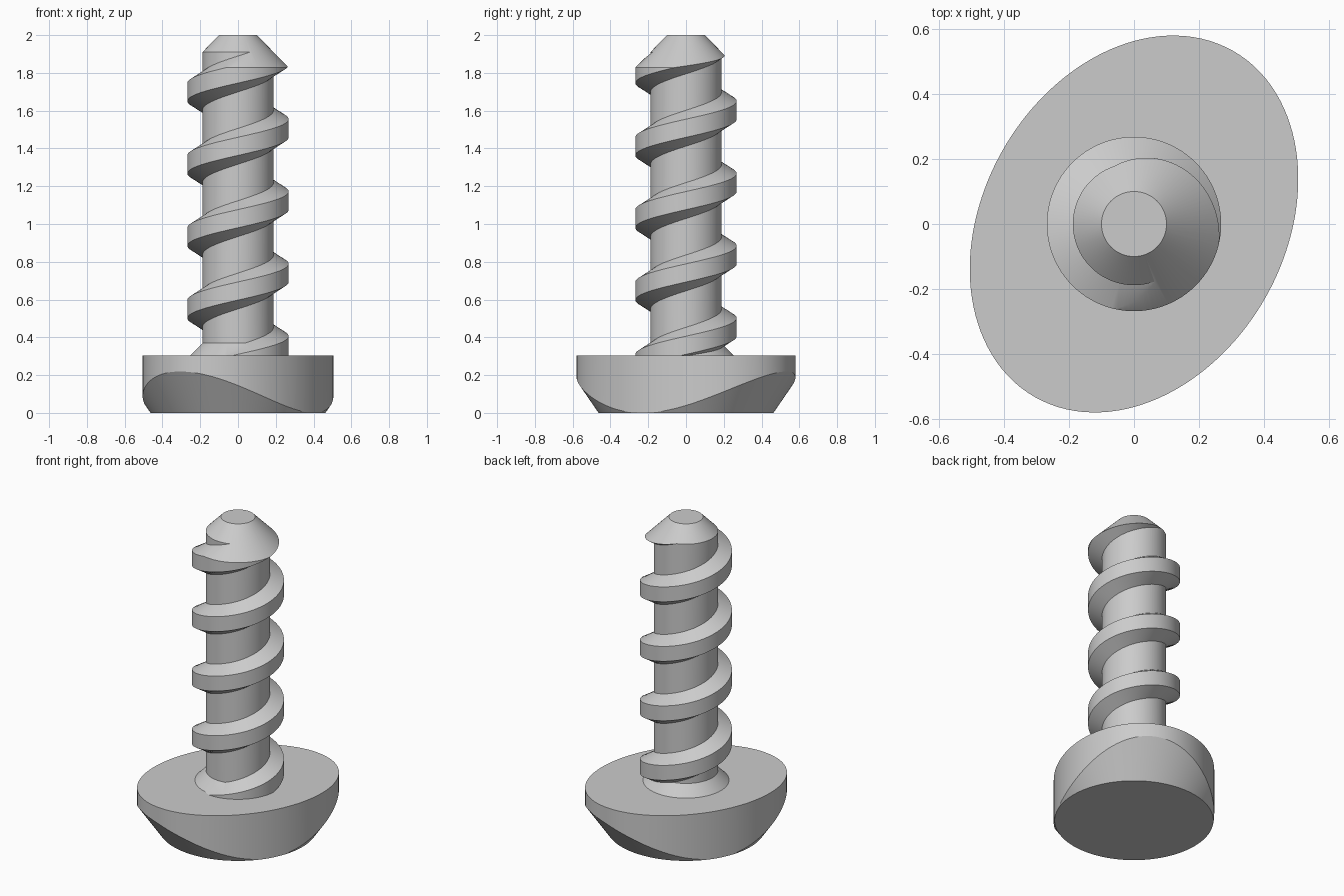
import bpy, bmesh, math

if "Cube" in bpy.data.objects:
    bpy.data.objects.remove(bpy.data.objects["Cube"])

N = 96
CORE, OUTER, PITCH = 0.188, 0.268, 0.383

grey = bpy.data.materials.new("plain grey")
grey.diffuse_color = (0.6, 0.6, 0.6, 1)
grey.use_nodes = True
grey.node_tree.nodes["Principled BSDF"].inputs["Base Color"].default_value = grey.diffuse_color


def loft(name, rings, loop=True):
    """Skin a list of closed rings and cap both ends."""
    bm = bmesh.new()
    vs = [[bm.verts.new(p) for p in ring] for ring in rings]
    n = len(rings[0])
    for a, b in zip(vs, vs[1:]):
        for i in range(n):
            j = (i + 1) % n
            bm.faces.new((a[i], a[j], b[j], b[i]))
    bm.faces.new(list(reversed(vs[0])))
    bm.faces.new(vs[-1])
    bmesh.ops.remove_doubles(bm, verts=bm.verts, dist=1e-4)
    bmesh.ops.recalc_face_normals(bm, faces=bm.faces)
    me = bpy.data.meshes.new(name)
    bm.to_mesh(me)
    bm.free()
    me.materials.append(grey)
    ob = bpy.data.objects.new(name, me)
    bpy.context.collection.objects.link(ob)
    return ob


def lathe(name, profile, offset=0.0):
    return loft(name, [[(r * math.cos(t), r * math.sin(t), z)
                        for t in (2 * math.pi * (i + offset) / N for i in range(N))]
                       for r, z in profile])


def combine(target, tool, operation):
    """Apply a boolean and remove the tool object."""
    m = target.modifiers.new("combine", 'BOOLEAN')
    m.operation, m.object, m.solver = operation, tool, 'EXACT'
    dg = bpy.context.evaluated_depsgraph_get()
    me = bpy.data.meshes.new_from_object(target.evaluated_get(dg))
    target.modifiers.clear()
    target.data = me
    bpy.data.objects.remove(tool)


# shank core with a small cone where it meets the head
screw = lathe("screw", [(0.29, 0.265), (CORE, 0.37), (CORE, 2.2)], 0.37)

# helical thread, trapezoid section
half_out, half_in, r_in = 0.048, 0.117, 0.15
rings = []
for k in range(-2 * N - 42 - N, 2 * N):
    t = 2 * math.pi * k / N
    z = 1.507 + PITCH * k / N
    rings.append([(r * math.cos(t), r * math.sin(t), z + dz) for r, dz in
                  ((r_in, -half_in), (OUTER, -half_out), (OUTER, half_out), (r_in, half_in))])
thread = loft("thread", rings)
combine(screw, thread, 'UNION')

# conical tip cuts core and thread together
tip = lathe("tip_envelope", [(0.6, 0.2), (0.6, 1.49), (0.10, 2.0)], 0.19)
combine(screw, tip, 'INTERSECT')

# oval head, its underside cut by a cone
A, B, TILT, TOP = 0.613, 0.463, math.radians(60), 0.305
bottom, edge, top = [], [], []
for i in range(144):
    t = 2 * math.pi * i / 144
    c, s = math.cos(t + TILT), math.sin(t + TILT)
    r = A * B / math.hypot(B * math.cos(t), A * math.sin(t))
    bottom.append((B * c, B * s, 0))
    edge.append((r * c, r * s, (r - B) / 0.685))
    top.append((r * c, r * s, TOP))
head = loft("head", [bottom, edge, top])
combine(screw, head, 'UNION')

bpy.context.view_layer.objects.active = screw
screw.select_set(True)
bpy.ops.object.shade_smooth_by_angle(angle=math.radians(25))
